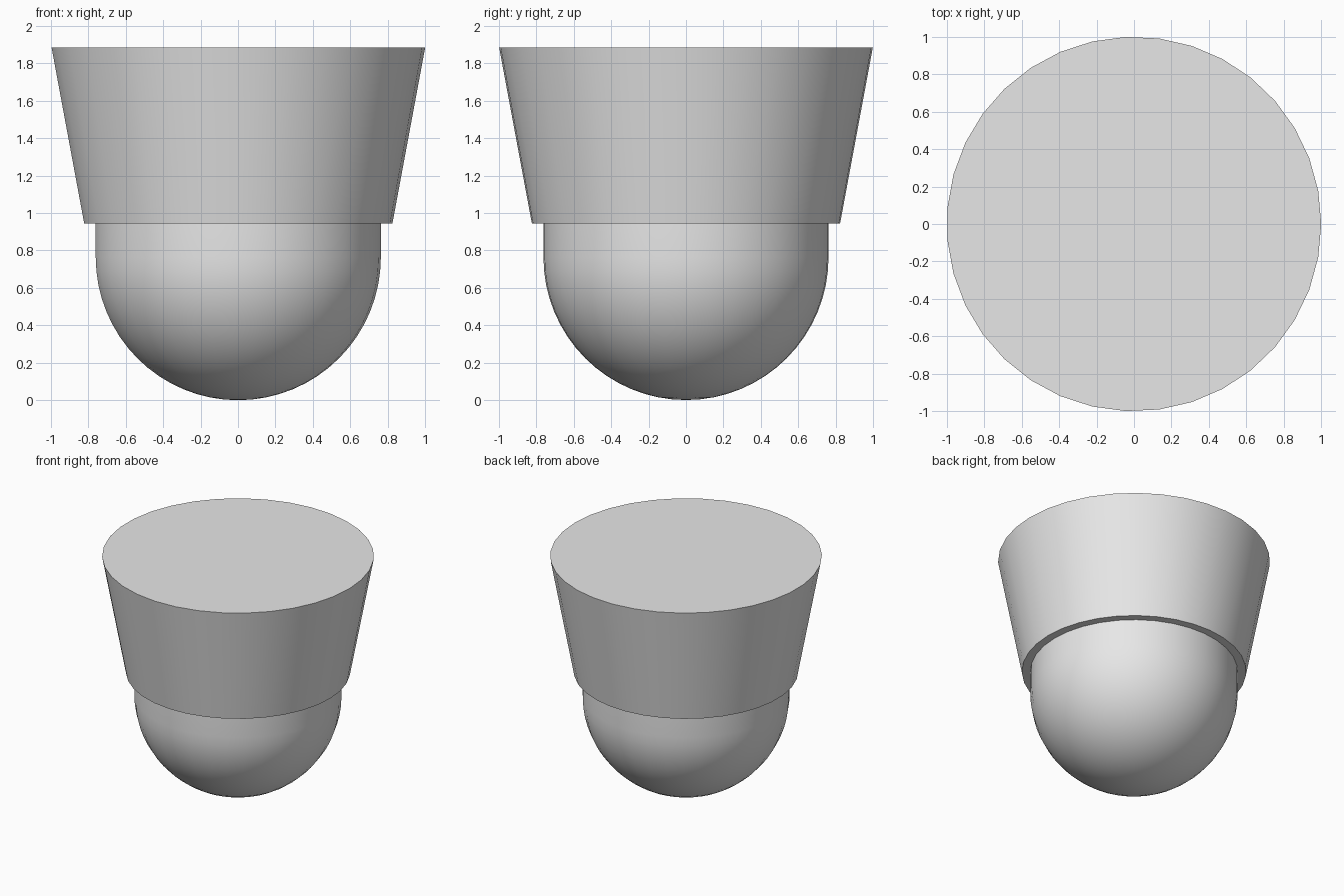
import bpy
import bmesh
from math import sin, cos, pi, radians

cube = bpy.data.objects.get("Cube")
if cube:
    bpy.data.objects.remove(cube, do_unlink=True)

SIDES = 35

grey = bpy.data.materials.new("light grey")
grey.use_nodes = True
colour = (0.8, 0.8, 0.8, 1)
grey.diffuse_color = colour
grey.node_tree.nodes["Principled BSDF"].inputs["Base Color"].default_value = colour


def lathe(name, profile):
    """Spin a (radius, height) profile, running from axis to axis, around z."""
    bm = bmesh.new()
    points = [bm.verts.new((r, 0, z)) for r, z in profile]
    edges = [bm.edges.new(pair) for pair in zip(points, points[1:])]
    bmesh.ops.spin(bm, geom=points + edges, cent=(0, 0, 0), axis=(0, 0, 1),
                   angle=2 * pi, steps=SIDES)
    bmesh.ops.remove_doubles(bm, verts=bm.verts, dist=0.0001)
    bmesh.ops.recalc_face_normals(bm, faces=bm.faces)
    mesh = bpy.data.meshes.new(name)
    bm.to_mesh(mesh)
    bm.free()
    mesh.materials.append(grey)
    obj = bpy.data.objects.new(name, mesh)
    bpy.context.collection.objects.link(obj)
    bpy.ops.object.select_all(action="DESELECT")
    obj.select_set(True)
    bpy.context.view_layer.objects.active = obj
    bpy.ops.object.shade_smooth_by_angle(angle=radians(30))


# Tapered housing with flat ends
BASE = 0.945
lathe("tapered_housing", [(0, BASE), (0.825, BASE), (1, 1.885), (0, 1.885)])

# Hemispherical dome with a short straight collar into the housing
R, RINGS = 0.763, 16
dome = [(R * sin(a), R - R * cos(a))
        for a in (i * pi / 2 / RINGS for i in range(RINGS + 1))]
lathe("rounded_dome", dome + [(R, BASE), (0, BASE)])
